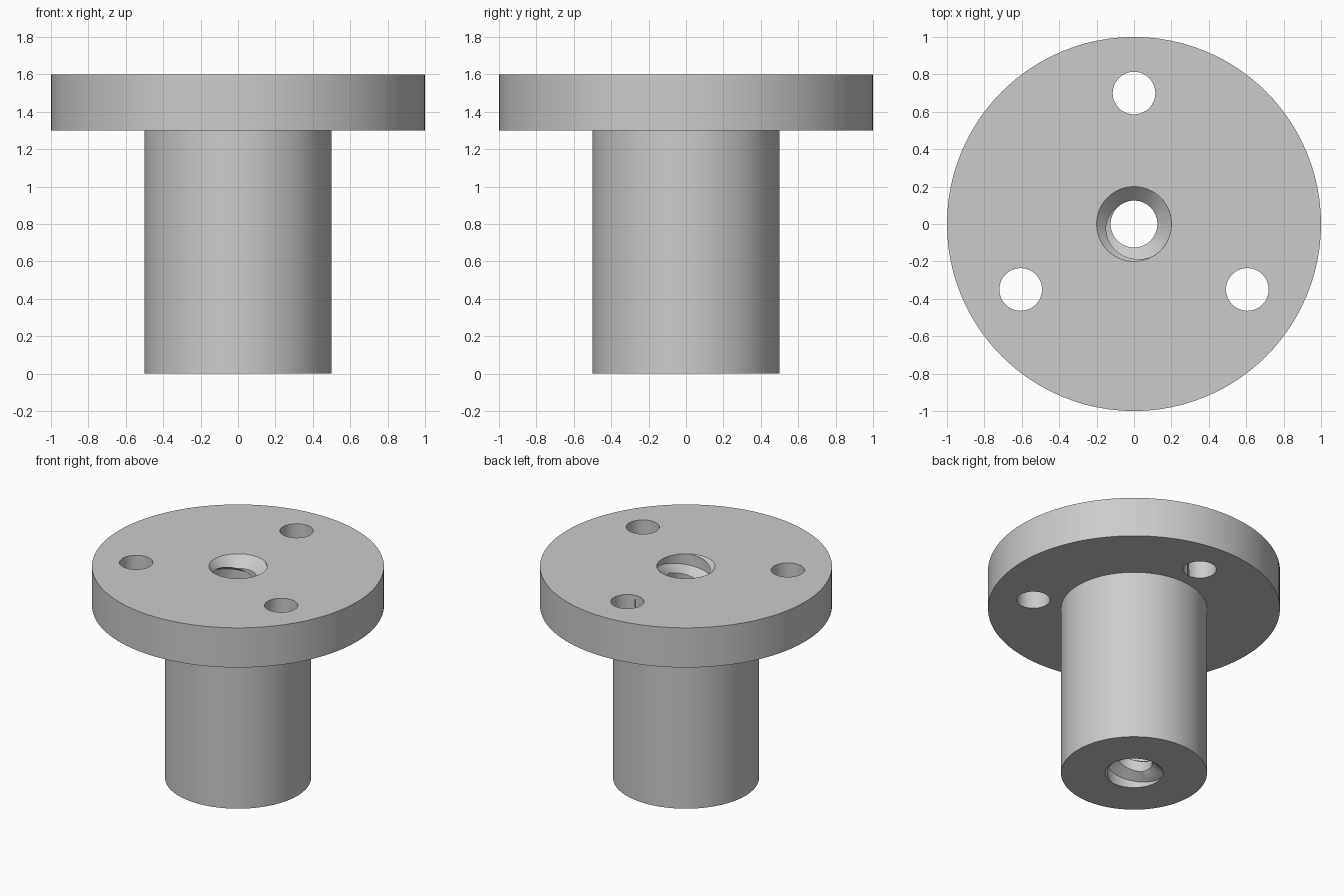
import bpy, bmesh, math
from mathutils import Vector

cube = bpy.data.objects.get("Cube")
if cube:
    bpy.data.objects.remove(cube, do_unlink=True)

SEG = 96
HEIGHT, FLANGE_Z = 1.6, 1.3
FLANGE_R, BARREL_R = 1.0, 0.5
MINOR_R, MAJOR_R, PITCH = 0.125, 0.2, 0.25
BOLT_CIRCLE, BOLT_R = 0.7, 0.114

steel = bpy.data.materials.new("plain grey")
steel.use_nodes = True
grey = (0.6, 0.6, 0.6, 1)
steel.diffuse_color = grey
steel.node_tree.nodes["Principled BSDF"].inputs["Base Color"].default_value = grey


def sweep(name, rings, closed):
    """Skin a list of equal closed sections, looped or capped at the ends."""
    bm = bmesh.new()
    rows = [[bm.verts.new(p) for p in ring] for ring in rings]
    n = len(rows[0])
    pairs = list(zip(rows, rows[1:]))
    if closed:
        pairs.append((rows[-1], rows[0]))
    else:
        bm.faces.new(rows[0])
        bm.faces.new(rows[-1])
    for a, b in pairs:
        for i in range(n):
            j = (i + 1) % n
            bm.faces.new((a[i], a[j], b[j], b[i]))
    bmesh.ops.recalc_face_normals(bm, faces=bm.faces)
    mesh = bpy.data.meshes.new(name)
    bm.to_mesh(mesh)
    bm.free()
    mesh.materials.append(steel)
    obj = bpy.data.objects.new(name, mesh)
    bpy.context.collection.objects.link(obj)
    return obj


def ring(profile, angle, lift=0):
    c, s = math.cos(angle), math.sin(angle)
    return [Vector((r * c, r * s, z + lift)) for r, z in profile]


def cut(target, cutter):
    mod = target.modifiers.new(cutter.name, 'BOOLEAN')
    mod.operation, mod.solver, mod.object = 'DIFFERENCE', 'EXACT', cutter
    bpy.context.view_layer.objects.active = target
    bpy.ops.object.modifier_apply(modifier=mod.name)
    bpy.data.objects.remove(cutter, do_unlink=True)


# Flanged nut: revolved section with a bore countersunk at both ends
chamfer = MAJOR_R - MINOR_R
section = [(MAJOR_R, 0), (BARREL_R, 0), (BARREL_R, FLANGE_Z), (FLANGE_R, FLANGE_Z),
           (FLANGE_R, HEIGHT), (MAJOR_R, HEIGHT),
           (MINOR_R, HEIGHT - chamfer), (MINOR_R, chamfer)]
step = math.tau / SEG
nut = sweep("flanged_nut", [ring(section, i * step) for i in range(SEG)], True)

# Bolt holes through the flange
for k in range(3):
    a = math.radians(90 + 120 * k)
    bpy.ops.mesh.primitive_cylinder_add(
        vertices=48, radius=BOLT_R, depth=0.6,
        location=(BOLT_CIRCLE * math.cos(a), BOLT_CIRCLE * math.sin(a), 1.45))
    hole = bpy.context.object
    hole.name = "bolt_hole_cutter"
    hole.data.materials.append(steel)
    cut(nut, hole)

# Internal thread: a V groove swept along a right-handed helix
root, inner = MAJOR_R - 0.001, 0.1
half_root = PITCH / 6
half_open = half_root + (root - inner) * math.tan(math.radians(30))
groove = [(inner, -half_open), (root, -half_root), (root, half_root), (inner, half_open)]
turns = HEIGHT / PITCH
first, last = -int((turns + 0.75) * SEG), int(0.75 * SEG)
thread = sweep("thread_cutter",
               [ring(groove, i * step, HEIGHT + PITCH * i / SEG)
                for i in range(first, last + 1)], False)
cut(nut, thread)

# Smooth round walls, crisp edges
bpy.ops.object.select_all(action='DESELECT')
nut.select_set(True)
bpy.context.view_layer.objects.active = nut
bpy.ops.object.shade_smooth_by_angle(angle=math.radians(25))
